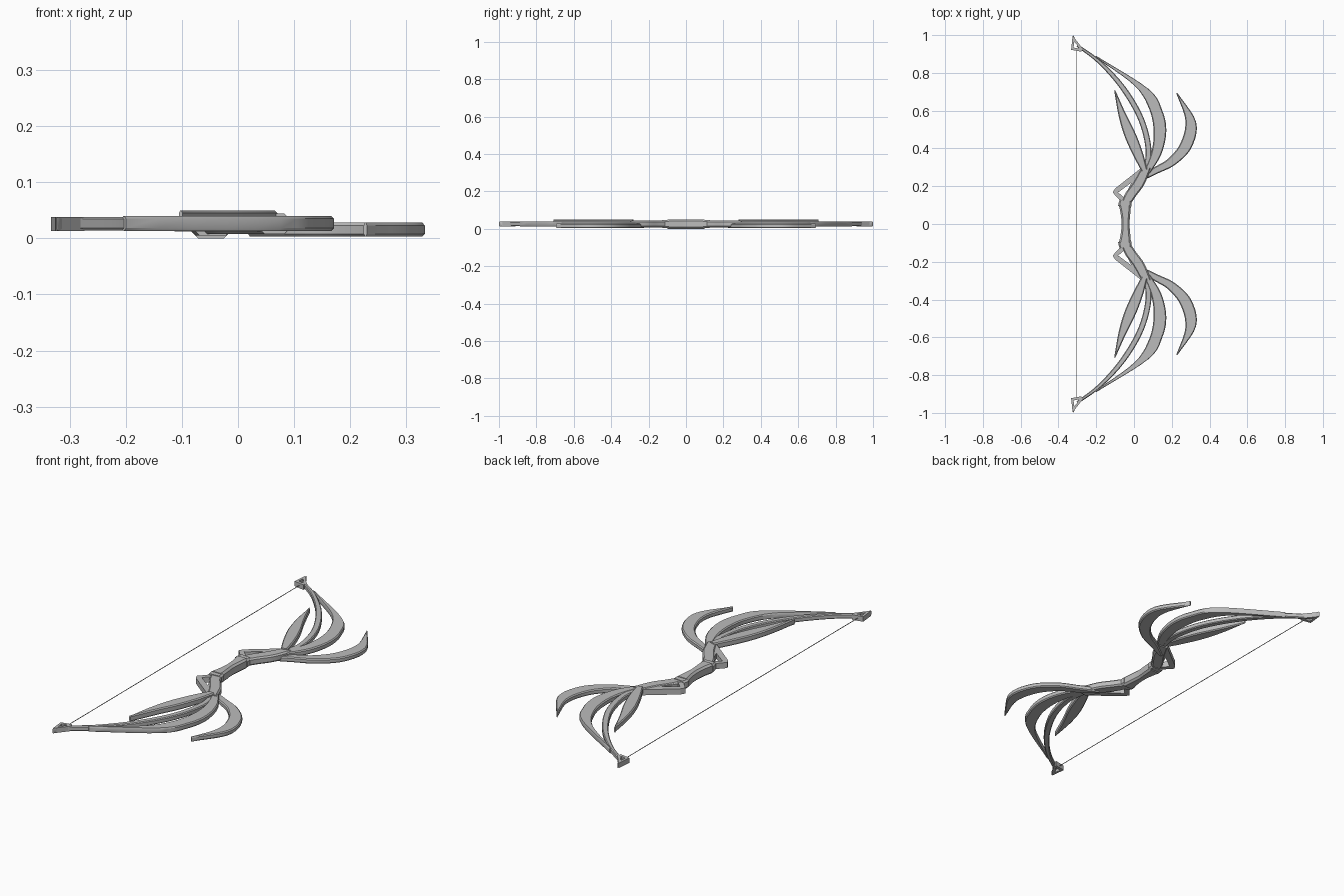
import bpy, bmesh, math
from mathutils import Vector

cube = bpy.data.objects.get("Cube")
if cube:
    bpy.data.objects.remove(cube)

grey = bpy.data.materials.new("plain grey")
grey.use_nodes = True
colour = (0.5, 0.5, 0.5, 1)
grey.diffuse_color = colour
grey.node_tree.nodes["Principled BSDF"].inputs["Base Color"].default_value = colour


def finish(name, bm, smooth=True):
    """Turn a bmesh into a grey object."""
    bmesh.ops.recalc_face_normals(bm, faces=bm.faces)
    mesh = bpy.data.meshes.new(name)
    bm.to_mesh(mesh)
    bm.free()
    mesh.materials.append(grey)
    ob = bpy.data.objects.new(name, mesh)
    bpy.context.collection.objects.link(ob)
    if smooth:
        bpy.ops.object.select_all(action='DESELECT')
        ob.select_set(True)
        bpy.context.view_layer.objects.active = ob
        bpy.ops.object.shade_smooth_by_angle(angle=math.radians(25))
    return ob


def spline(points, steps):
    """Smooth curve through the points."""
    p = [Vector(q) for q in points]
    p = [2 * p[0] - p[1]] + p + [2 * p[-1] - p[-2]]
    out = []
    for a, b, c, d in zip(p, p[1:], p[2:], p[3:]):
        for i in range(steps):
            t = i / steps
            out.append(0.5 * (2 * b + (c - a) * t + (2 * a - 5 * b + 4 * c - d) * t * t
                              + (3 * b - a - 3 * c + d) * t ** 3))
    return out + [p[-2]]


def blade(name, edge_a, edge_b, low, high, chamfer, steps=5):
    """Flat chamfered blade between two edge curves."""
    bm = bmesh.new()
    rings = []
    for a, b in zip(spline(edge_a, steps), spline(edge_b, steps)):
        across = b - a
        inset = across.normalized() * min(chamfer, across.length * 0.4)
        section = [(a, low + chamfer), (a, high - chamfer), (a + inset, high), (b - inset, high),
                   (b, high - chamfer), (b, low + chamfer), (b - inset, low), (a + inset, low)]
        rings.append([bm.verts.new((q.x, q.y, z)) for q, z in section])
    for r, s in zip(rings, rings[1:]):
        for i in range(8):
            j = (i + 1) % 8
            bm.faces.new((r[i], r[j], s[j], s[i]))
    bm.faces.new(rings[0])
    bm.faces.new(rings[-1])
    return finish(name, bm)


def frame(name, outer, inner, low, high):
    """Open loop with straight walls."""
    bm = bmesh.new()
    grid = [[bm.verts.new((x, y, z)) for x, y in loop]
            for loop, z in ((outer, low), (outer, high), (inner, high), (inner, low))]
    n = len(outer)
    for k in range(4):
        a, b = grid[k], grid[(k + 1) % 4]
        for i in range(n):
            j = (i + 1) % n
            bm.faces.new((a[i], a[j], b[j], b[i]))
    return finish(name, bm, False)


def mirrored(points, side):
    return [(x, y * side) for x, y in points]


# Grip with flared ends
blade("grip",
      [(-0.08, -0.1), (-0.07, -0.05), (-0.066, 0), (-0.07, 0.05), (-0.08, 0.1)],
      [(-0.016, -0.1), (-0.02, -0.05), (-0.024, 0), (-0.02, 0.05), (-0.016, 0.1)],
      0.0, 0.05, 0.009)

# Blades of one limb: two edges, bottom, top, chamfer
BLADES = {
    "outer_blade": (
        [(0.018, 0.235), (0.1, 0.296), (0.18, 0.345), (0.247, 0.43), (0.272, 0.55), (0.224, 0.692)],
        [(0.03, 0.222), (0.12, 0.265), (0.22, 0.315), (0.305, 0.405), (0.329, 0.54), (0.23, 0.694)],
        0.003, 0.028, 0.005),
    "middle_blade": (
        [(0.05, 0.27), (0.092, 0.38), (0.104, 0.49), (0.08, 0.61), (0.0, 0.735), (-0.207, 0.884)],
        [(0.085, 0.27), (0.145, 0.37), (0.171, 0.49), (0.15, 0.6), (0.077, 0.715), (-0.2, 0.89)],
        0.013, 0.04, 0.005),
    "bow_limb": (
        [(0.045, 0.28), (0.062, 0.39), (0.023, 0.55), (-0.072, 0.715), (-0.19, 0.85), (-0.305, 0.94)],
        [(0.075, 0.28), (0.092, 0.4), (0.05, 0.565), (-0.048, 0.73), (-0.175, 0.864), (-0.297, 0.952)],
        0.014, 0.038, 0.004),
    "inner_feather": (
        [(0.04, 0.28), (-0.008, 0.37), (-0.052, 0.47), (-0.083, 0.58), (-0.105, 0.708)],
        [(0.07, 0.29), (0.046, 0.38), (0.008, 0.48), (-0.044, 0.585), (-0.099, 0.708)],
        0.02, 0.05, 0.005),
    "arm": (
        [(-0.066, 0.118), (-0.044, 0.165), (-0.002, 0.225), (0.04, 0.3)],
        [(-0.016, 0.108), (0.012, 0.15), (0.055, 0.21), (0.09, 0.295)],
        0.008, 0.044, 0.007),
    "grip_collar": (
        [(-0.084, 0.095), (-0.082, 0.11), (-0.076, 0.127)],
        [(-0.013, 0.092), (-0.012, 0.107), (-0.014, 0.122)],
        0.005, 0.047, 0.008),
}

for side, label in ((1, "back"), (-1, "front")):
    for name, (a, b, low, high, chamfer) in BLADES.items():
        blade(f"{label}_{name}", mirrored(a, side), mirrored(b, side), low, high, chamfer)

    # Open elbow guard beside the arm
    frame(f"{label}_elbow_guard",
          mirrored([(-0.066, 0.115), (-0.113, 0.167), (-0.1, 0.188), (0.04, 0.298), (0.02, 0.24)], side),
          mirrored([(-0.054, 0.14), (-0.084, 0.168), (-0.077, 0.172), (-0.015, 0.218), (-0.02, 0.205)], side),
          0.012, 0.04)

    # Triangular string nock at the limb tip
    frame(f"{label}_nock",
          mirrored([(-0.325, 0.997), (-0.333, 0.922), (-0.278, 0.912), (-0.274, 0.932)], side),
          mirrored([(-0.316, 0.965), (-0.32, 0.934), (-0.294, 0.929), (-0.291, 0.934)], side),
          0.013, 0.038)
    # Hooked point on the nock
    blade(f"{label}_nock_point",
          mirrored([(-0.324, 1.0), (-0.318, 0.97), (-0.29, 0.935)], side),
          mirrored([(-0.319, 0.995), (-0.304, 0.965), (-0.27, 0.93)], side),
          0.014, 0.038, 0.003)

# Bowstring
bm = bmesh.new()
bmesh.ops.create_cone(bm, cap_ends=True, segments=6, radius1=0.0018, radius2=0.0018, depth=1.85)
string = finish("bowstring", bm)
string.rotation_euler.x = math.pi / 2
string.location = (-0.305, 0, 0.025)
